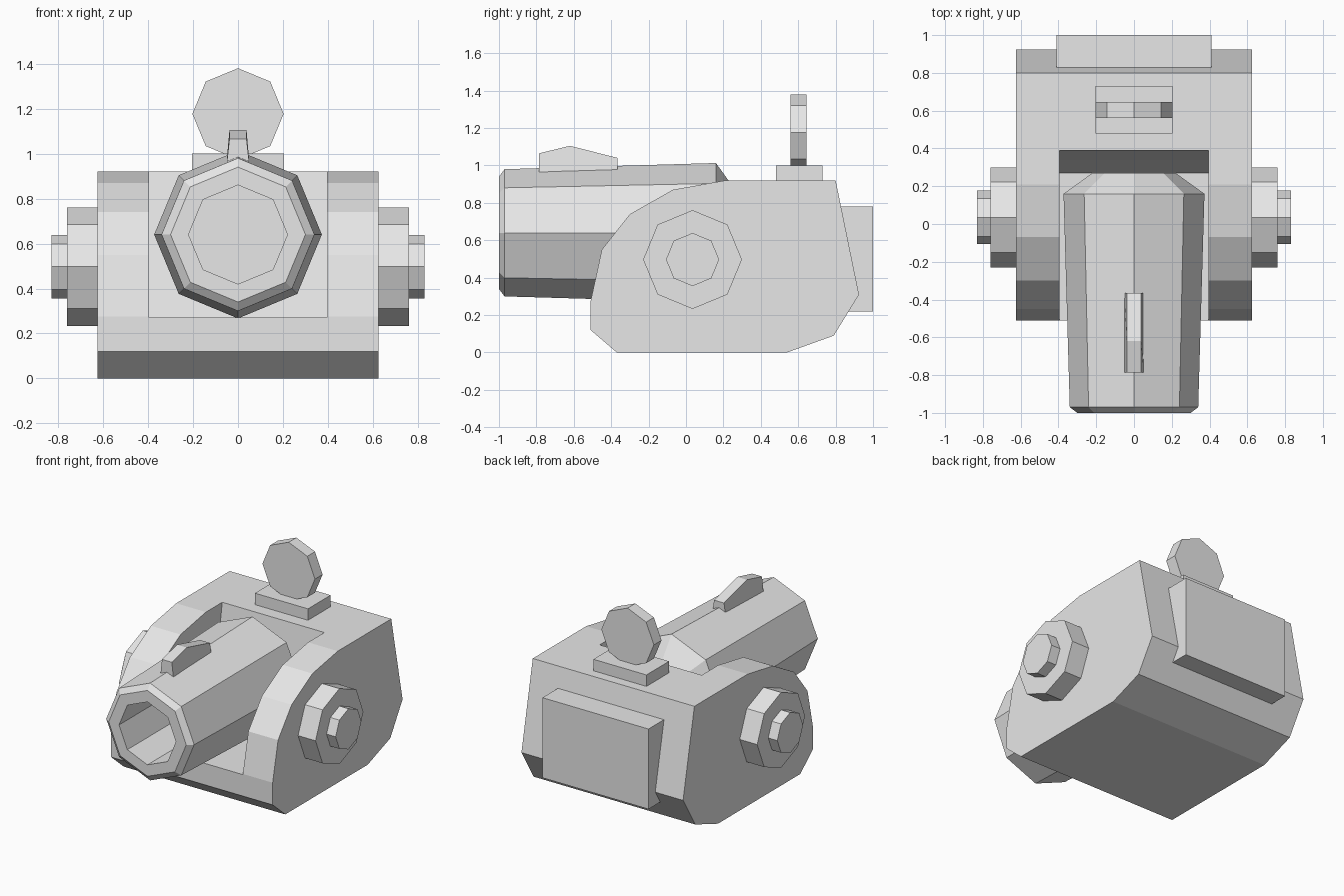
import bpy, bmesh, math
from mathutils import Vector

cube = bpy.data.objects.get("Cube")
if cube:
    bpy.data.objects.remove(cube, do_unlink=True)

grey = bpy.data.materials.new("plain_grey")
grey.use_nodes = True
grey.diffuse_color = (0.8, 0.8, 0.8, 1)
grey.node_tree.nodes["Principled BSDF"].inputs["Base Color"].default_value = (0.8, 0.8, 0.8, 1)


def make_object(name, bm):
    bmesh.ops.recalc_face_normals(bm, faces=bm.faces)
    mesh = bpy.data.meshes.new(name)
    bm.to_mesh(mesh)
    bm.free()
    mesh.materials.append(grey)
    obj = bpy.data.objects.new(name, mesh)
    bpy.context.collection.objects.link(obj)
    return obj


def loft(name, loops):
    """Skin a row of matching loops and cap both ends."""
    bm = bmesh.new()
    rows = [[bm.verts.new(p) for p in loop] for loop in loops]
    for a, b in zip(rows, rows[1:]):
        for i in range(len(a)):
            j = (i + 1) % len(a)
            bm.faces.new((a[i], a[j], b[j], b[i]))
    bm.faces.new(rows[0])
    bm.faces.new(rows[-1])
    return make_object(name, bm)


def extrude_profile(name, profile, half_width):
    """Extrude a (y, z) side profile across x."""
    return loft(name, [[(x, y, z) for y, z in profile] for x in (-half_width, half_width)])


def octagon(centre, radius, axis):
    """Octagon with a corner at the top, facing along x or y."""
    side = Vector((0, 1, 0)) if axis == "x" else Vector((1, 0, 0))
    angles = [math.tau * i / 8 for i in range(8)]
    return [Vector(centre) + radius * (side * math.sin(a) + Vector((0, 0, math.cos(a))))
            for a in angles]


def box(name, low, high):
    (x0, y0, z0), (x1, y1, z1) = low, high
    return loft(name, [[(x0, y0, z), (x1, y0, z), (x1, y1, z), (x0, y1, z)] for z in (z0, z1)])


# Main housing with a slot for the barrel
housing = extrude_profile("housing", [
    (-0.37, 0), (-0.51, 0.12), (-0.51, 0.275), (-0.45, 0.55), (-0.30, 0.74), (-0.07, 0.87),
    (0.21, 0.92), (0.80, 0.92), (0.925, 0.31), (0.79, 0.09), (0.54, 0)], 0.625)
cutter = extrude_profile("slot_cutter", [
    (-0.8, 0.27), (0.27, 0.27), (0.34, 0.6), (0.39, 0.92), (0.4, 1.0), (-0.8, 1.0)], 0.395)
cutter.hide_render = True
cut = housing.modifiers.new("slot", "BOOLEAN")
cut.operation = "DIFFERENCE"
cut.solver = "EXACT"
cut.object = cutter
bpy.context.view_layer.objects.active = housing
bpy.ops.object.modifier_apply(modifier=cut.name)
bpy.data.objects.remove(cutter, do_unlink=True)

# Hollow barrel: bore, muzzle, tapered tube and rear cone
sections = [(-0.45, 0.22), (-1.0, 0.22), (-1.0, 0.30), (-0.97, 0.34), (0.16, 0.373), (0.27, 0.22)]
loft("barrel", [octagon((0, y, 0.64), r, "y") for y, r in sections])

# Sight on the barrel, narrower toward the top
ridge = [(-0.785, 1.065), (-0.62, 1.105), (-0.365, 1.04), (-0.365, 0.95), (-0.785, 0.94)]
loft("sight", [[(s * (0.052 if z < 1 else 0.038), y, z) for y, z in ridge] for s in (-1, 1)])

# Stepped side hubs
for side, sign in (("left", 1), ("right", -1)):
    for part, inner, outer, radius in (("hub", 0.6, 0.76, 0.264), ("hub_cap", 0.74, 0.83, 0.142)):
        loft(f"{side}_{part}",
             [octagon((sign * x, 0.035, 0.497), radius, "x") for x in (inner, outer)])

# Round target disc on its base plate
box("disc_base", (-0.205, 0.48, 0.9), (0.205, 0.73, 1.0))
loft("disc", [octagon((0, y, 1.177), 0.203, "y") for y in (0.56, 0.645)])

# Rear panel
box("rear_panel", (-0.41, 0.7, 0.22), (0.41, 1.0, 0.78))
